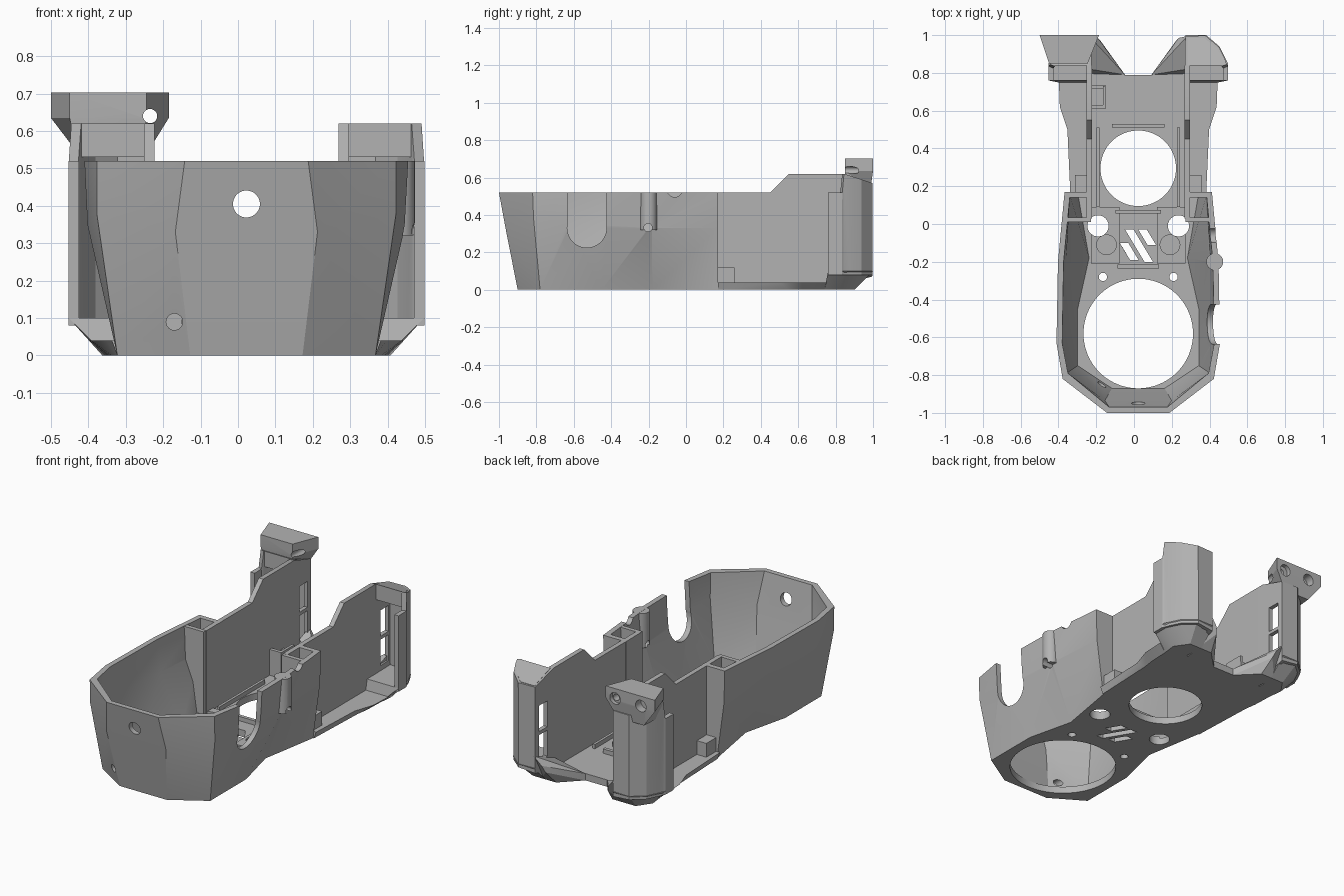
import bpy, bmesh
from math import pi, radians
from mathutils import Matrix, Vector

cube = bpy.data.objects.get("Cube")
if cube:
    bpy.data.objects.remove(cube, do_unlink=True)

CX = 0.0225   # symmetry line of the housing
FLOOR = 0.04

grey = bpy.data.materials.new("plain_grey")
grey.use_nodes = True
grey.diffuse_color = (0.45, 0.45, 0.45, 1)
grey.node_tree.nodes["Principled BSDF"].inputs["Base Color"].default_value = grey.diffuse_color


def finish(name, bm):
    bmesh.ops.recalc_face_normals(bm, faces=bm.faces[:])
    if bm.calc_volume(signed=True) < 0:
        bmesh.ops.reverse_faces(bm, faces=bm.faces[:])
    mesh = bpy.data.meshes.new(name)
    bm.to_mesh(mesh)
    bm.free()
    mesh.materials.append(grey)
    obj = bpy.data.objects.new(name, mesh)
    bpy.context.collection.objects.link(obj)
    return obj


def loft(name, rings):
    bm = bmesh.new()
    loops = [[bm.verts.new(p) for p in ring] for ring in rings]
    n = len(loops[0])
    for a, b in zip(loops, loops[1:]):
        for i in range(n):
            j = (i + 1) % n
            bm.faces.new((a[i], a[j], b[j], b[i]))
    bm.faces.new(loops[0])
    bm.faces.new(loops[-1])
    bmesh.ops.triangulate(bm, faces=bm.faces[:])
    return finish(name, bm)


def box(name, x0, x1, y0, y1, z0, z1):
    base = [(x0, y0), (x1, y0), (x1, y1), (x0, y1)]
    return loft(name, [[(x, y, z) for x, y in base] for z in (z0, z1)])


def hull(name, points):
    bm = bmesh.new()
    for p in points:
        bm.verts.new(p)
    bmesh.ops.convex_hull(bm, input=bm.verts[:])
    bmesh.ops.delete(bm, geom=[v for v in bm.verts if not v.link_faces], context='VERTS')
    return finish(name, bm)


def rod(name, axis, center, r, length, sides=48):
    bm = bmesh.new()
    turn = {'X': Matrix.Rotation(pi / 2, 4, 'Y'), 'Y': Matrix.Rotation(pi / 2, 4, 'X'),
            'Z': Matrix.Identity(4)}[axis]
    bmesh.ops.create_cone(bm, cap_ends=True, segments=sides, radius1=r, radius2=r,
                          depth=length, matrix=Matrix.Translation(Vector(center)) @ turn)
    return finish(name, bm)


def apply(obj, mod):
    bpy.context.view_layer.objects.active = obj
    bpy.ops.object.modifier_apply(modifier=mod.name)


def cut(targets, cutters):
    for obj in targets:
        for c in cutters:
            mod = obj.modifiers.new("cut", 'BOOLEAN')
            mod.operation = 'DIFFERENCE'
            mod.object = c
            # Use the first solver that leaves a solid part
            for solver in ('EXACT', 'MANIFOLD', 'FLOAT'):
                mod.solver = solver
                graph = bpy.context.evaluated_depsgraph_get()
                if len(obj.evaluated_get(graph).data.polygons) > 3:
                    apply(obj, mod)
                    break
            else:
                obj.modifiers.remove(mod)
    for c in cutters:
        bpy.data.objects.remove(c, do_unlink=True)


def both(half):
    """Closed loop from one half-outline given as offsets from the symmetry line."""
    return [(CX + u, *r) for u, *r in half] + [(CX - u, *r) for u, *r in reversed(half)]


# Faceted front housing: outer rings up, inner rings down
bottom = [(.15, -.9, 0), (.345, -.78, 0), (.345, -.45, 0), (.28, -.18, 0), (.34, .17, 0)]
middle = [(.19, -.965, .33), (.40, -.815, .38), (.425, -.62, .35), (.41, -.2, .33), (.385, .17, .33)]
rim = [(.165, -1, .52), (.40, -.82, .52), (.433, -.63, .52), (.425, -.2, .52), (.39, .17, .52)]


def inset(ring, z=None):
    return [(u * .93, y + .03 if y < -.7 else (y - .03 if y > 0 else y), z or h) for u, y, h in ring]


body = loft("front_housing", [both(r) for r in (
    bottom, middle, rim, inset(rim), inset(middle), inset(bottom, FLOOR))])

# Side boss with a screw hole
boss = rod("side_boss", 'Z', (CX + .405, -.2, .42), .045, .199, 24)

# Openings in the housing walls
cut([body, boss], [rod("screw_hole", 'X', (.45, -.203, .332), .022, .16, 24)])
cut([body], [
    box("rear_opening", CX - .245, CX + .245, .05, .3, FLOOR + .001, .7),
    rod("front_hole", 'Y', (CX, -1, .405), .036, .3),
    rod("small_front_hole", 'Y', (-.17, -.9, .09), .022, .2, 24),
    rod("side_slot_round", 'X', (.42, -.53, .33), .105, .2),
    box("side_slot", .31, .53, -.634, -.426, .331, .6),
    rod("rim_notch", 'X', (.42, -.06, .535), .04, .2, 24)])

# Rear floor with chamfered flange
low = [(.07, .79), (.26, .79), (.375, .74), (.37, .62), (.36, .55), (.345, .17)]
high = [(.07, .79), (.27, .8), (.42, .75), (.415, .62), (.375, .5), (.36, .17)]
rear_floor = loft("rear_floor", [both([(u, y, z) for u, y in pts])
                                 for pts, z in ((low, 0), (high, FLOOR))])

# Thin raised pads beside the vents
pads = [box("floor_pad", min(a, b), max(a, b), -.21, .09, FLOOR - .005, FLOOR + .009)
        for a, b in ((CX + s * .10, CX + s * .25) for s in (1, -1))]


# Floor openings: two large rings, screw holes, slanted vents
def vent(x, y0, y1, w=.045, lean=-.6):
    base = [(x + lean * y0, y0), (x + w + lean * y0, y0), (x + w + lean * y1, y1), (x + lean * y1, y1)]
    return loft("vent", [[(a, b, z) for a, b in base] for z in (-.1, .1)])


cut([body, rear_floor] + pads, [
    rod("large_opening", 'Z', (CX, -.58, 0), .29, .12, 96),
    rod("rear_ring_opening", 'Z', (CX, .295, 0), .2, .12, 80)]
    + [rod("floor_hole", 'Z', (CX + s * .213, -.01, 0), .056, .2) for s in (1, -1)]
    + [rod("floor_recess", 'Z', (CX + s * .168, -.11, .07), .052, .06) for s in (1, -1)]
    + [rod("floor_pin_hole", 'Z', (CX + s * .187, -.28, 0), .022, .2, 24) for s in (1, -1)]
    + [vent(-.065, -.2, -.03), vent(.005, -.11, -.03), vent(-.135, -.19, -.1)])

# Ribs framing the rear ring, and the rib at the front of the pads
for y, w in ((.52, .14), (.065, .12), (-.225, .11)):
    box("cross_rib", CX - w, CX + w, y - .01, y + .01, FLOOR - .01, .065)

for s, side in ((1, "left"), (-1, "right")):
    def X(u):
        return CX + s * u

    def span(name, u0, u1, *rest):
        return box(side + name, min(X(u0), X(u1)), max(X(u0), X(u1)), *rest)

    # Inner side wall running back into a rounded, open-fronted column
    path = [(.26, .03, .03, .52), (.26, .45, .03, .52), (.26, .55, .03, .62), (.26, .83, .03, .62),
            (.26, .985, .07, .57), (.35, .985, .08, .57), (.415, .93, .08, .59),
            (.445, .87, .08, .61), (.455, .84, .08, .62), (.462, .83, .08, .52), (.462, .76, .08, .52)]
    bm = bmesh.new()
    cols = [(bm.verts.new((X(u), y, z0)), bm.verts.new((X(u), y, z1))) for u, y, z0, z1 in path]
    for a, b in zip(cols, cols[1:]):
        bm.faces.new((a[0], b[0], b[1], a[1]))
    wall = finish(side + "_side_wall", bm)
    thick = wall.modifiers.new("thickness", 'SOLIDIFY')
    thick.thickness = .028
    thick.offset = 0
    apply(wall, thick)
    cut([wall], [span("_slot", .2, .31, .885, .96, z, z + .15) for z in (.13, .30)])

    # Sloped cap closing the column top
    hull(side + "_column_cap", [(X(u), y, z) for u, y, top in (
        (.26, .84, .62), (.455, .84, .62), (.445, .87, .61), (.415, .93, .59), (.35, .985, .572),
        (.26, .985, .572)) for z in (top, .53)])

    # Chamfered foot below the column and sloped gusset to the floor
    hull(side + "_foot", [(X(u), y, 0) for u, y in ((.27, .74), (.375, .74), (.385, .82), (.33, .9), (.25, .9))]
         + [(X(u), y, .1) for u, y in ((.27, .76), (.475, .76), (.475, .85), (.43, .94), (.36, 1), (.25, 1))])
    hull(side + "_gusset", [(X(u), y, z) for u, y, z in (
        (.07, .79, 0), (.07, .79, FLOOR), (.25, .78, 0), (.27, .9, 0), (.18, .9, 0),
        (.2, .97, .08), (.215, .985, .12), (.26, .995, .17), (.26, .82, .1), (.13, .8, .05))])

    # Pocket partition between the housing wall and side wall
    base = [(.25, .03), (.30, .03), (.375, .35), (.385, .519), (.25, .519)]
    loft(side + "_pocket_wall", [[(X(u), y, z) for u, z in base] for y in (.01, .035)])

    # Small tab on the outer flange and rail beside the rear ring
    span("_flange_tab", .27, .335, .17, .26, FLOOR - .01, .12)
    span("_ring_rail", .205, .22, .09, .51, FLOOR - .01, .065)

# Cable bracket on the floor by the right wall
box("bracket_front", -.24, -.15, .61, .63, .03, .19)
box("bracket_side", -.165, -.15, .61, .73, .03, .19)
box("bracket_back", -.24, -.15, .715, .735, .03, .15)

# Flared mount head on the right column with two screw holes
plan = [(-.45, .85), (-.245, .85), (-.185, 1), (-.5, 1)]
neck = [(-.43, .86), (-.25, .86), (-.25, .985), (-.42, .985)]
head = loft("mount_head", [[(x, y, z) for x, y in ring]
                           for ring, z in ((neck, .53), (plan, .635), (plan, .703))])
cut([head], [rod("mount_hole", 'Y', (-.235, .93, .64), .019, .3, 24),
             rod("mount_bore", 'Y', (-.245, 1, .645), .034, .05, 32),
             rod("mount_bore", 'Y', (-.41, 1, .645), .034, .1, 32)])

# Soften the shallow facets, keep real edges sharp
for obj in bpy.context.collection.objects:
    obj.select_set(obj.type == 'MESH' and grey.name in obj.data.materials)
bpy.ops.object.shade_smooth_by_angle(angle=radians(20))
